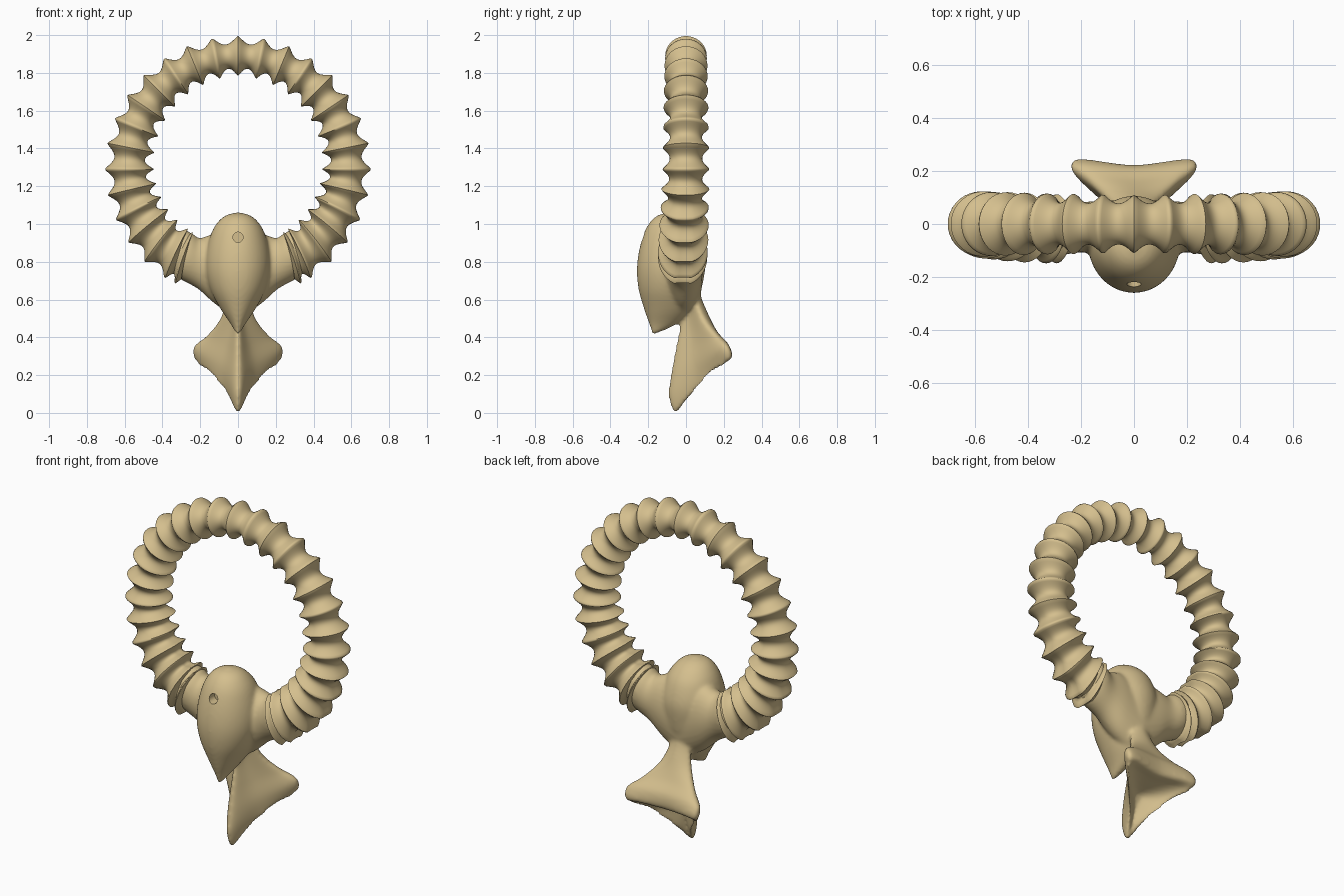
import bpy, bmesh, math
from mathutils import Vector
from math import sin, cos, pi, radians, exp, sqrt

if "Cube" in bpy.data.objects:
    bpy.data.objects.remove(bpy.data.objects["Cube"])

bone = bpy.data.materials.new("tan bone")
bone.diffuse_color = (0.66, 0.52, 0.27, 1)
bone.use_nodes = True
bone.node_tree.nodes["Principled BSDF"].inputs["Base Color"].default_value = bone.diffuse_color


def spline(p0, p1, p2, p3, t):
    return 0.5 * (2 * p1 + (p2 - p0) * t + (2 * p0 - 5 * p1 + 4 * p2 - p3) * t * t
                  + (3 * p1 - p0 - 3 * p2 + p3) * t ** 3)


def refine(pts, n, closed):
    """Smooth curve through points."""
    pts = [Vector(p) for p in pts]
    m = len(pts)
    get = (lambda i: pts[i % m]) if closed else (lambda i: pts[max(0, min(m - 1, i))])
    out = [spline(get(i - 1), get(i), get(i + 1), get(i + 2), k / n)
           for i in range(m if closed else m - 1) for k in range(n)]
    return out if closed else out + [pts[-1]]


def loft(bm, rings):
    """Skin closed rings into a capped tube."""
    rows = [[bm.verts.new(p) for p in r] for r in rings]
    n = len(rows[0])
    for a, b in zip(rows, rows[1:]):
        for i in range(n):
            j = (i + 1) % n
            bm.faces.new((a[i], a[j], b[j], b[i]))
    for r in (rows[0], rows[-1]):
        c = bm.verts.new(sum((v.co for v in r), Vector()) / n)
        for i in range(n):
            bm.faces.new((r[i], r[(i + 1) % n], c))


def soft_loft(bm, rings, n):
    """Loft after smoothing the rings lengthwise."""
    cols = [refine(c, n, False) for c in zip(*rings)]
    loft(bm, list(zip(*cols)))


def finish(name, bm):
    bmesh.ops.recalc_face_normals(bm, faces=bm.faces)
    me = bpy.data.meshes.new(name)
    bm.to_mesh(me)
    bm.free()
    me.materials.append(bone)
    ob = bpy.data.objects.new(name, me)
    bpy.context.collection.objects.link(ob)
    return ob


def select(ob):
    bpy.ops.object.select_all(action='DESELECT')
    ob.select_set(True)
    bpy.context.view_layer.objects.active = ob


def smooth(ob, angle):
    select(ob)
    bpy.ops.object.shade_smooth_by_angle(angle=radians(angle))


# Ridged horn ring, growing thicker toward both lower ends
STEP, CZ = 11.25, 1.29
bm = bmesh.new()
rings = []
N, END = 420, 153
for i in range(N + 1):
    a = -END + 2 * END * i / N
    b = abs(a)
    t = b / STEP if b < 13 * STEP else 13 + (b - 13 * STEP) / 5
    ridge = 1.08 - sqrt(sin(pi * t) ** 2 + 0.0064)
    low = max(0, (b - 90) / 60)
    outer = 0.705
    half = 0.105 + 0.025 * min(1, b / 90) + 0.024 * low
    depth = 0.11 + 0.015 * min(1, b / 90) + 0.01 * low
    drop = (0.045 + 0.007 * min(1, b / 90)) * (1 - ridge)
    ring = []
    for k in range(36):
        phi = 2 * pi * k / 36
        s = cos(phi)
        groove = 1 - 0.1 * min(1, low) * (exp(-((1 - abs(s)) / 0.03) ** 2))
        r = outer - half + (half - drop) * s * groove
        y = (depth - 0.8 * drop) * sin(phi) - 0.018 * min(1, low)
        ang = radians(math.copysign(b - 7 * low * (1 - s) / 2, a))
        ring.append((r * sin(ang), y, CZ + r * cos(ang)))
    rings.append(ring)
loft(bm, rings)
smooth(finish("ridged_horn_ring", bm), 60)

bm = bmesh.new()
# Egg-shaped head: height, half width, front y, back y
head = [(1.06, 0.012, -0.10, -0.07), (1.045, 0.065, -0.15, -0.02),
        (1.01, 0.107, -0.19, 0.03), (0.95, 0.142, -0.223, 0.075),
        (0.85, 0.168, -0.25, 0.105), (0.75, 0.17, -0.26, 0.10),
        (0.65, 0.145, -0.25, 0.08), (0.55, 0.092, -0.222, 0.04),
        (0.47, 0.038, -0.195, -0.05), (0.42, 0.01, -0.18, -0.155)]
soft_loft(bm, [[(w * cos(2 * pi * k / 40),
                 (f + g) / 2 + (g - f) / 2 * sin(2 * pi * k / 40), z)
                for k in range(40)] for z, w, f, g in head], 5)

# Shoulders joining head and horn ends: lower x, z, upper x, z, half depth
shoulder = [(0, 0.5, 0, 0.95, 0.10), (0.12, 0.575, 0.12, 0.95, 0.10),
            (0.21, 0.655, 0.20, 0.925, 0.095), (0.30, 0.705, 0.235, 0.945, 0.105),
            (0.36, 0.75, 0.28, 0.97, 0.10)]
for side in (-1, 1):
    rings = []
    for x0, z0, x1, z1, d in shoulder:
        rings.append([(side * ((x0 + x1) / 2 + (x1 - x0) / 2 * cos(p)),
                       -0.012 + d * sin(p), (z0 + z1) / 2 + (z1 - z0) / 2 * cos(p))
                      for p in (2 * pi * k / 32 for k in range(32))])
    soft_loft(bm, rings, 5)

# Three-pronged tail: front y, z / lobe x, y, z / back y, z at each level
tail = [((-0.05, 0.74), (0.08, 0.05, 0.74), (0.08, 0.76)),
        ((-0.03, 0.58), (0.062, 0.05, 0.62), (0.075, 0.64)),
        ((-0.033, 0.46), (0.095, 0.09, 0.50), (0.115, 0.53)),
        ((-0.055, 0.34), (0.165, 0.16, 0.41), (0.165, 0.43)),
        ((-0.08, 0.20), (0.235, 0.215, 0.35), (0.215, 0.36)),
        ((-0.092, 0.09), (0.225, 0.235, 0.285), (0.215, 0.285)),
        ((-0.065, 0.005), (0.17, 0.175, 0.255), (0.15, 0.265)),
        ((-0.03, 0.03), (0.09, 0.085, 0.22), (0.07, 0.245)),
        ((0.0, 0.14), (0.02, 0.03, 0.22), (0.04, 0.235))]
rings = []
for (fy, fz), lobe, (by, bz) in tail:
    f, l, b = Vector((0, fy, fz)), Vector(lobe), Vector((0, by, bz))
    m = f.lerp(l, 0.42) + Vector((-0.05, 0.03, 0)) * l.x
    ml = Vector((-m.x, m.y, m.z))
    ll = Vector((-l.x, l.y, l.z))
    rings.append(refine([f, m, l, b, ll, ml], 8, True))
soft_loft(bm, rings, 6)
body = finish("head_and_tail", bm)

# Blend all body parts into one soft surface
mod = body.modifiers.new("blend", 'REMESH')
mod.mode = 'VOXEL'
mod.voxel_size = 0.01
mod = body.modifiers.new("soften", 'SMOOTH')
mod.factor = 0.5
mod.iterations = 8

# Small round hole in the forehead
bpy.ops.mesh.primitive_cylinder_add(vertices=32, radius=0.027, depth=0.14,
                                    location=(0, -0.25, 0.93),
                                    rotation=(pi / 2, 0, 0))
cutter = bpy.context.object
cutter.name = "hole_cutter"
cutter.data.materials.append(bone)
mod = body.modifiers.new("hole", 'BOOLEAN')
mod.operation = 'DIFFERENCE'
mod.object = cutter
select(body)
bpy.ops.object.convert(target='MESH')
bpy.data.objects.remove(cutter)
smooth(body, 50)
